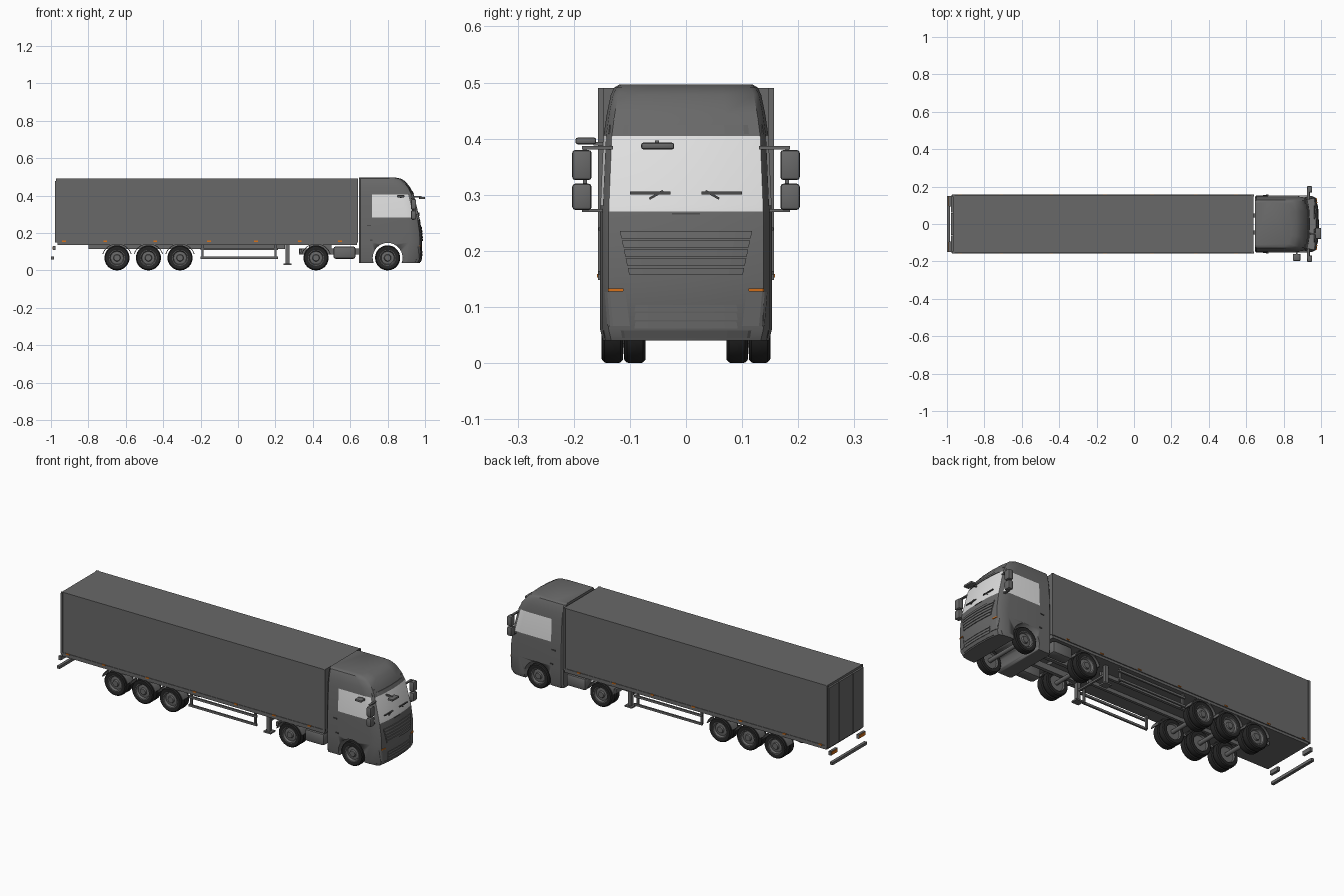
import bpy, bmesh, math
from mathutils import Vector, Matrix

if "Cube" in bpy.data.objects:
    bpy.data.objects.remove(bpy.data.objects["Cube"])


def material(name, r, g, b):
    m = bpy.data.materials.new(name)
    m.use_nodes = True
    m.diffuse_color = (r, g, b, 1)
    m.node_tree.nodes["Principled BSDF"].inputs["Base Color"].default_value = (r, g, b, 1)
    return m


GREY = material("body grey", .14, .14, .14)
GLASS = material("pale glass", .75, .75, .75)
RUBBER = material("tyre black", .02, .02, .02)
ORANGE = material("signal orange", .7, .17, .01)
DARK = material("trim dark grey", .07, .07, .07)


def finish(name, bm, *mats, angle=None):
    bmesh.ops.recalc_face_normals(bm, faces=bm.faces)
    mesh = bpy.data.meshes.new(name)
    bm.to_mesh(mesh)
    bm.free()
    for m in mats:
        mesh.materials.append(m)
    if angle:
        mesh.shade_smooth()
        mesh.set_sharp_from_angle(angle=math.radians(angle))
    ob = bpy.data.objects.new(name, mesh)
    bpy.context.scene.collection.objects.link(ob)
    return ob


def box(name, x, y, z, mat=GREY, bevel=0, turn=None):
    """Box from (min, max) pairs, optionally bevelled or rotated."""
    bm = bmesh.new()
    size = [b - a for a, b in (x, y, z)]
    bmesh.ops.create_cube(bm, size=1, matrix=Matrix.Diagonal((*size, 1)))
    if bevel:
        bmesh.ops.bevel(bm, geom=bm.edges[:], offset=bevel, segments=2, affect="EDGES", profile=.5)
    ob = finish(name, bm, mat, angle=35 if bevel else None)
    ob.location = [(a + b) / 2 for a, b in (x, y, z)]
    if turn:
        ob.rotation_euler = turn
    return ob


def pair(name, x, y, z, *args, **kw):
    box("left_" + name, x, y, z, *args, **kw)
    box("right_" + name, x, (-y[1], -y[0]), z, *args, **kw)


def tube(name, x, z, radius, half, mat=GREY):
    bm = bmesh.new()
    bmesh.ops.create_cone(bm, cap_ends=True, segments=32, radius1=radius, radius2=radius, depth=2 * half,
                          matrix=Matrix.Translation((x, 0, z)) @ Matrix.Rotation(math.pi / 2, 4, "X"))
    return finish(name, bm, mat, angle=35)


# Cab shell: levels of (height, front x, half width), with one plan outline
LEVELS = [(.04, .972, .148), (.06, .982, .153), (.15, .985, .153), (.2, .983, .153),
          (.27, .973, .153), (.282, .97, .1525), (.405, .94, .147), (.445, .92, .141),
          (.478, .893, .134), (.491, .87, .128), (.497, .84, .118)]
PLAN = [(0, 0), (.5, .003), (.9, .012), (.97, .03), (1, .07)]


def interp(table, t):
    for a, b in zip(table, table[1:]):
        if t <= b[0]:
            k = (t - a[0]) / (b[0] - a[0])
            return [p + (q - p) * k for p, q in zip(a, b)]
    return table[-1]


def front_x(y, z):
    _, xf, w = interp(LEVELS, z)
    return xf - interp(PLAN, min(1, abs(y) / w))[1]


def build_cab():
    bm = bmesh.new()
    rings = []
    for z, xf, w in LEVELS:
        half = [(xf - d, f * w) for f, d in PLAN] + [(.717, w), (.655, w), (.646, w * .94)]
        ring = half + [(x, -y) for x, y in reversed(half[1:])]
        rings.append([bm.verts.new((x, y, z)) for x, y in ring])
    n = len(rings[0])
    for i, (a, b) in enumerate(zip(rings, rings[1:])):
        for j in range(n):
            f = bm.faces.new((a[j], a[(j + 1) % n], b[(j + 1) % n], b[j]))
            col = min(j, n - 1 - j)
            # Windscreen columns, then door window columns
            if (col < 2 and i in (4, 5)) or (col in (3, 4) and i == 5):
                f.material_index = 1
    bm.faces.new(rings[0])
    bm.faces.new(rings[-1])
    cab = finish("cab", bm, GREY, GLASS, angle=32)
    arch = tube("wheel_arch_cutter", .8, .067, .08, .2)
    arch.hide_render = True
    mod = cab.modifiers.new("wheel arch", "BOOLEAN")
    mod.operation, mod.object, mod.solver = "DIFFERENCE", arch, "EXACT"
    bpy.context.view_layer.objects.active = cab
    bpy.ops.object.modifier_apply(modifier=mod.name)
    bpy.data.objects.remove(arch)


def front_panel(name, bottom, top, mat=GREY, thick=.005):
    """Thin plate on the cab front; bottom and top are (z, y min, y max)."""
    bm = bmesh.new()
    rows = []
    for z, y0, y1 in (bottom, top):
        ys = [y0 + (y1 - y0) * i / 8 for i in range(9)]
        rows.append([[bm.verts.new((front_x(y, z) + d, y, z)) for y in ys] for d in (-thick / 2, thick / 2)])
    (ai, ao), (bi, bo) = rows
    for p, q in ((ao, bo), (bi, ai), (ai, ao), (bo, bi)):
        for i in range(8):
            bm.faces.new((p[i], p[i + 1], q[i + 1], q[i]))
    for i in (0, 8):
        bm.faces.new((ai[i], ao[i], bo[i], bi[i]))
    finish(name, bm, mat)


build_cab()

# Grille slats, lower intake, bumper lip and visor
for i in range(5):
    z = .157 + i * .0163
    front_panel(f"grille_slat_{i}", (z, -.101 - i * .0035, .101 + i * .0035),
                (z + .013, -.104 - i * .0035, .104 + i * .0035), thick=.008)
for i in range(3):
    z = .062 + i * .015
    front_panel(f"intake_slat_{i}", (z, -.092, .092), (z + .012, -.09, .09))
front_panel("bumper_lip", (.045, -.145, .145), (.058, -.148, .148))
front_panel("visor", (.408, -.138, .138), (.424, -.136, .136))
front_panel("front_badge_strip", (.265, -.025, .025), (.268, -.025, .025), DARK)
for s, side in ((1, "left"), (-1, "right")):
    def span(z, a, b):
        return (z, *sorted((a * s, b * s)))
    front_panel(side + "_headlight", span(.066, .1, .14), span(.127, .108, .145))
    front_panel(side + "_indicator", span(.128, .112, .139), span(.133, .111, .139), ORANGE, .009)
    front_panel(side + "_roof_lamp", span(.433, .11, .13), span(.439, .112, .128))
    # Wipers
    x = front_x(.06, .303) + .003
    box(side + "_wiper_blade", (x - .003, x + .003), span(0, .028, .1)[1:], (.301, .306), DARK)
    y = -.053 if s < 0 else .047
    box(side + "_wiper_arm", (x - .002, x + .004), (y - .014, y + .014), (.298, .302), DARK,
        turn=(math.radians(30 * -s), 0, 0))

# Mirrors
pair("main_mirror", (.925, .953), (.168, .203), (.326, .38), bevel=.006)
pair("wide_mirror", (.925, .953), (.168, .203), (.273, .32), bevel=.006)
pair("mirror_arm", (.925, .937), (.13, .185), (.381, .387))
pair("mirror_lower_arm", (.93, .94), (.135, .185), (.269, .275))
pair("mirror_stem", (.93, .938), (.176, .184), (.27, .387))
box("kerb_mirror", (.85, .89), (-.197, -.16), (.39, .402), bevel=.004)
box("kerb_mirror_arm", (.865, .873), (-.165, -.14), (.388, .394))
box("front_mirror", (.968, 1), (-.08, -.021), (.381, .393), bevel=.004)
box("front_mirror_arm", (.93, .98), (-.055, -.048), (.39, .397))
pair("door_handle", (.69, .712), (.15, .156), (.236, .242), DARK)
pair("side_lamp", (.705, .72), (.15, .157), (.158, .164), DARK)

# Trailer body, floor frame and doors
box("trailer_body", (-.968, .638), (-.154, .154), (.158, .49))
box("trailer_floor", (-.965, .635), (-.152, .152), (.135, .16))
pair("trailer_side_rail", (-.97, .64), (.15, .157), (.148, .158))
pair("trailer_front_post", (.628, .641), (.147, .157), (.15, .49))
pair("trailer_rear_post", (-.972, -.96), (.147, .157), (.15, .49))
for i, (a, b) in enumerate(((-.152, -.062), (-.059, .059), (.062, .152))):
    box(f"rear_door_{i}", (-.978, -.966), (a, b), (.148, .478))
for i, x in enumerate((-.93, -.71, -.443, -.155, .096, .33, .545)):
    pair(f"side_marker_{i}", (x - .01, x + .01), (.152, .159), (.153, .159), ORANGE)

# Rear lights and underrun bar
pair("rear_light", (-.99, -.976), (.093, .15), (.108, .13))
pair("rear_light_lens", (-.993, -.989), (.096, .147), (.111, .127), ORANGE)
box("rear_bar", (-1, -.984), (-.15, .15), (.058, .073))

# Side guards, landing legs, tanks and tractor frame
for z in (.062, .108):
    pair(f"side_guard_rail_{round(z * 1000)}", (-.2, .215), (.138, .147), (z, z + .012))
for x in (-.19, .2):
    pair("side_guard_post", (x - .005, x + .005), (.128, .139), (.062, .137))
pair("landing_leg", (.255, .275), (.095, .115), (.035, .137))
pair("landing_foot", (.243, .287), (.085, .125), (.028, .036))
box("landing_crossbar", (.26, .27), (-.1, .1), (.085, .095))
pair("fuel_tank", (.51, .628), (.085, .15), (.062, .128), bevel=.012)
pair("tractor_frame", (.33, .72), (.035, .055), (.085, .118))
box("coupling_plate", (.38, .5), (-.06, .06), (.117, .136))
box("frame_end", (.325, .335), (-.07, .07), (.085, .118))
pair("tail_lamp", (.33, .342), (.075, .14), (.092, .115))
pair("trailer_frame", (-.8, .25), (.04, .055), (.115, .136))


# Wheels: lathed profile of (radius, depth from the outer face)
PROFILE = [(0, .004), (.016, .004), (.019, .012), (.034, .014), (.039, .003), (.043, .003),
           (.05, 0), (.061, .001), (.066, .006), (.067, .012), (.067, .028), (.066, .034),
           (.061, .039), (.044, .039), (.04, .03), (0, .03)]


def wheel(name, x, outer, s):
    bm = bmesh.new()
    verts = [bm.verts.new((0, s * (outer - d), r)) for r, d in PROFILE]
    edges = [bm.edges.new(p) for p in zip(verts, verts[1:])]
    bmesh.ops.spin(bm, geom=verts + edges, cent=(0, 0, 0), axis=(0, 1, 0), angle=math.tau, steps=36)
    bmesh.ops.remove_doubles(bm, verts=bm.verts, dist=.0002)
    for f in bm.faces:
        c = f.calc_center_median()
        f.material_index = int(Vector((c.x, c.z)).length > .0425)
    finish(name, bm, GREY, RUBBER, angle=35).location = (x, 0, .067)


def mudguard(name, x, s):
    bm = bmesh.new()
    quads = []
    for i in range(15):
        a = math.radians(15 + 150 * i / 14)
        quads.append([bm.verts.new((x + r * math.cos(a), s * y, .067 + r * math.sin(a) * .95))
                      for r, y in ((.077, .1), (.077, .151), (.081, .151), (.081, .1))])
    for p, q in zip(quads, quads[1:]):
        for k in range(4):
            bm.faces.new((p[k], p[(k + 1) % 4], q[(k + 1) % 4], q[k]))
    bm.faces.new(quads[0])
    bm.faces.new(quads[-1])
    finish(name, bm, GREY, angle=35)


AXLES = [("steer", .8), ("drive", .417), ("trailer_front", -.31), ("trailer_middle", -.479), ("trailer_rear", -.647)]
for axle, x in AXLES:
    tube(axle + "_axle", x, .067, .011, .13)
    for s, side in ((1, "left"), (-1, "right")):
        wheel(f"{side}_{axle}_wheel", x, .151, s)
        if axle != "steer":
            wheel(f"{side}_{axle}_inner_wheel", x, .111, s)
            mudguard(f"{side}_{axle}_mudguard", x, s)
